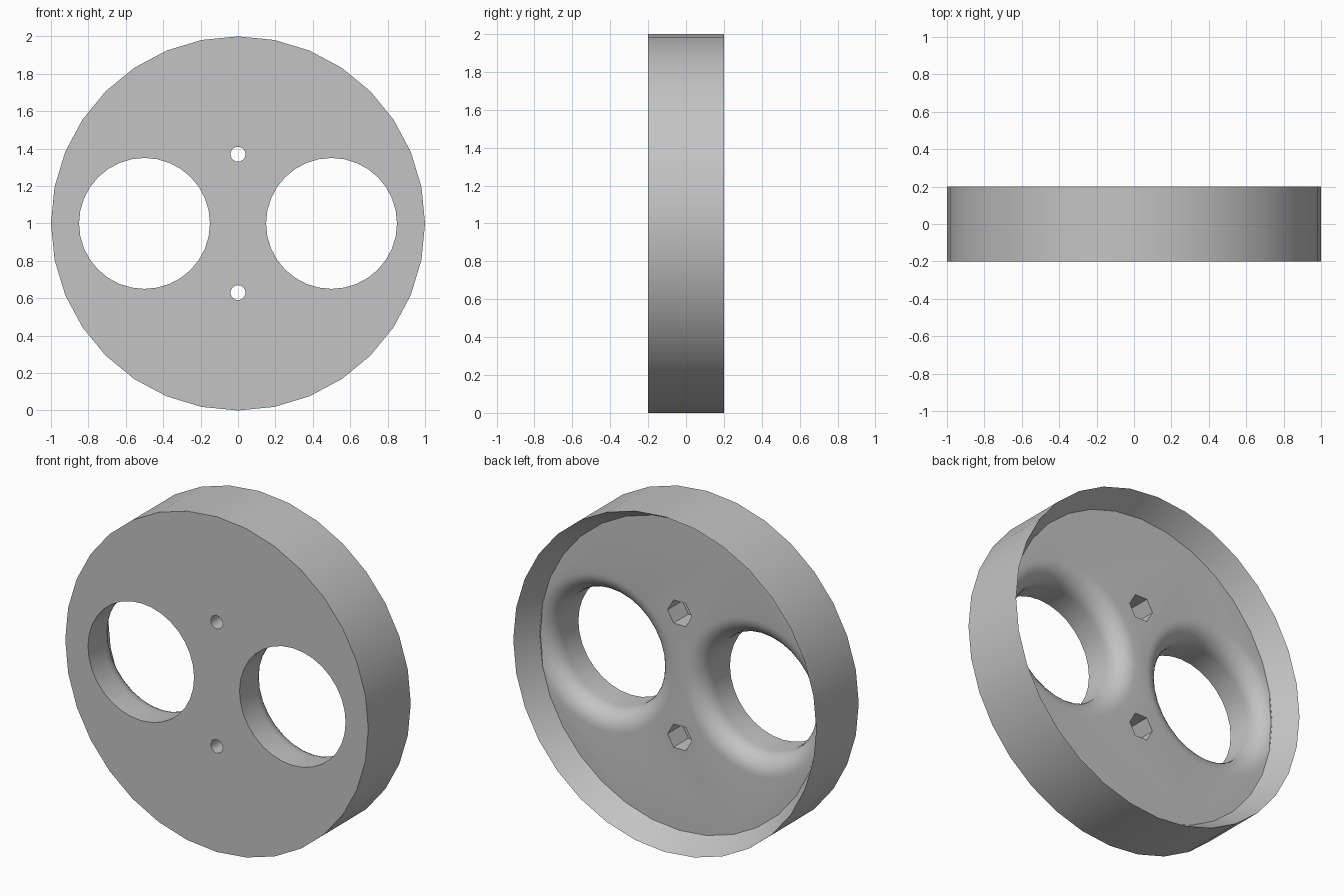
import bpy, bmesh, math
from mathutils import Matrix, Vector

cube = bpy.data.objects.get("Cube")
if cube:
    bpy.data.objects.remove(cube, do_unlink=True)

SIDES = 32
FRONT, FLOOR, BACK = -0.2, 0.06, 0.2     # y levels
FLOOR_R = 0.925                          # radius of the recessed floor
PORT_R, FLARE = 0.35, 0.115              # large hole and its rounded mouth

grey = bpy.data.materials.new("light_grey")
grey.use_nodes = True
grey.diffuse_color = (0.55, 0.55, 0.55, 1)
grey.node_tree.nodes["Principled BSDF"].inputs["Base Color"].default_value = (0.55, 0.55, 0.55, 1)


def lathe(name, profile, x=0, z=1, sides=SIDES):
    """Spin a (radius, y) profile around the y axis into a closed solid."""
    bm = bmesh.new()
    verts = [bm.verts.new((r, y, 0)) for r, y in profile]
    edges = [bm.edges.new(pair) for pair in zip(verts, verts[1:])]
    bmesh.ops.spin(bm, geom=verts + edges, cent=(0, 0, 0), axis=(0, 1, 0),
                   angle=math.tau, steps=sides)
    bmesh.ops.remove_doubles(bm, verts=bm.verts[:], dist=1e-5)
    bmesh.ops.dissolve_limit(bm, angle_limit=0.01, verts=bm.verts[:], edges=bm.edges[:])
    bmesh.ops.recalc_face_normals(bm, faces=bm.faces[:])
    bm.transform(Matrix.Translation(Vector((x, 0, z))))
    mesh = bpy.data.meshes.new(name)
    bm.to_mesh(mesh)
    bm.free()
    mesh.materials.append(grey)
    obj = bpy.data.objects.new(name, mesh)
    bpy.context.collection.objects.link(obj)
    return obj


def rod(name, radius, y0, y1, **place):
    return lathe(name, [(0, y0), (radius, y0), (radius, y1), (0, y1)], **place)


def boolean(obj, tool, operation):
    """Apply a boolean and discard the tool."""
    mod = obj.modifiers.new(operation.lower(), 'BOOLEAN')
    mod.operation, mod.solver, mod.object = operation, 'EXACT', tool
    tool.hide_render = True
    bpy.context.view_layer.objects.active = obj
    bpy.ops.object.modifier_apply(modifier=mod.name)
    bpy.data.objects.remove(tool, do_unlink=True)


# Round body: solid front plate with a thin tapering rim at the back
body = lathe("round_housing", [(0, FRONT), (1, FRONT), (1, BACK),
                               (FLOOR_R, FLOOR), (0, FLOOR)])

# Two large ports with rounded mouths, kept inside the rim
arc = [math.radians(90 * i / 8) for i in range(9)]
mouth = [(PORT_R + FLARE * (1 - math.cos(a)), FLOOR - FLARE * (1 - math.sin(a))) for a in arc]
top = FLOOR + 0.02
port = [(0, FRONT - 0.1), (PORT_R, FRONT - 0.1)] + mouth + [(PORT_R + FLARE, top), (0, top)]
for x in (-0.5, 0.5):
    cutter = lathe("port_cutter", port, x=x)
    boolean(cutter, rod("port_limit", FLOOR_R - 0.001, -0.5, 0.5), 'INTERSECT')
    boolean(body, cutter, 'DIFFERENCE')

# Two screw holes, each with a hexagonal pocket behind
for z in (0.63, 1.37):
    boolean(body, rod("screw_cutter", 0.04, -0.4, 0.4, z=z, sides=16), 'DIFFERENCE')
    boolean(body, rod("hex_cutter", 0.08, -0.08, 0.4, z=z, sides=6), 'DIFFERENCE')

# Smooth curves, crisp edges
bpy.ops.object.select_all(action='DESELECT')
body.select_set(True)
bpy.context.view_layer.objects.active = body
bpy.ops.object.shade_smooth_by_angle(angle=math.radians(30))
